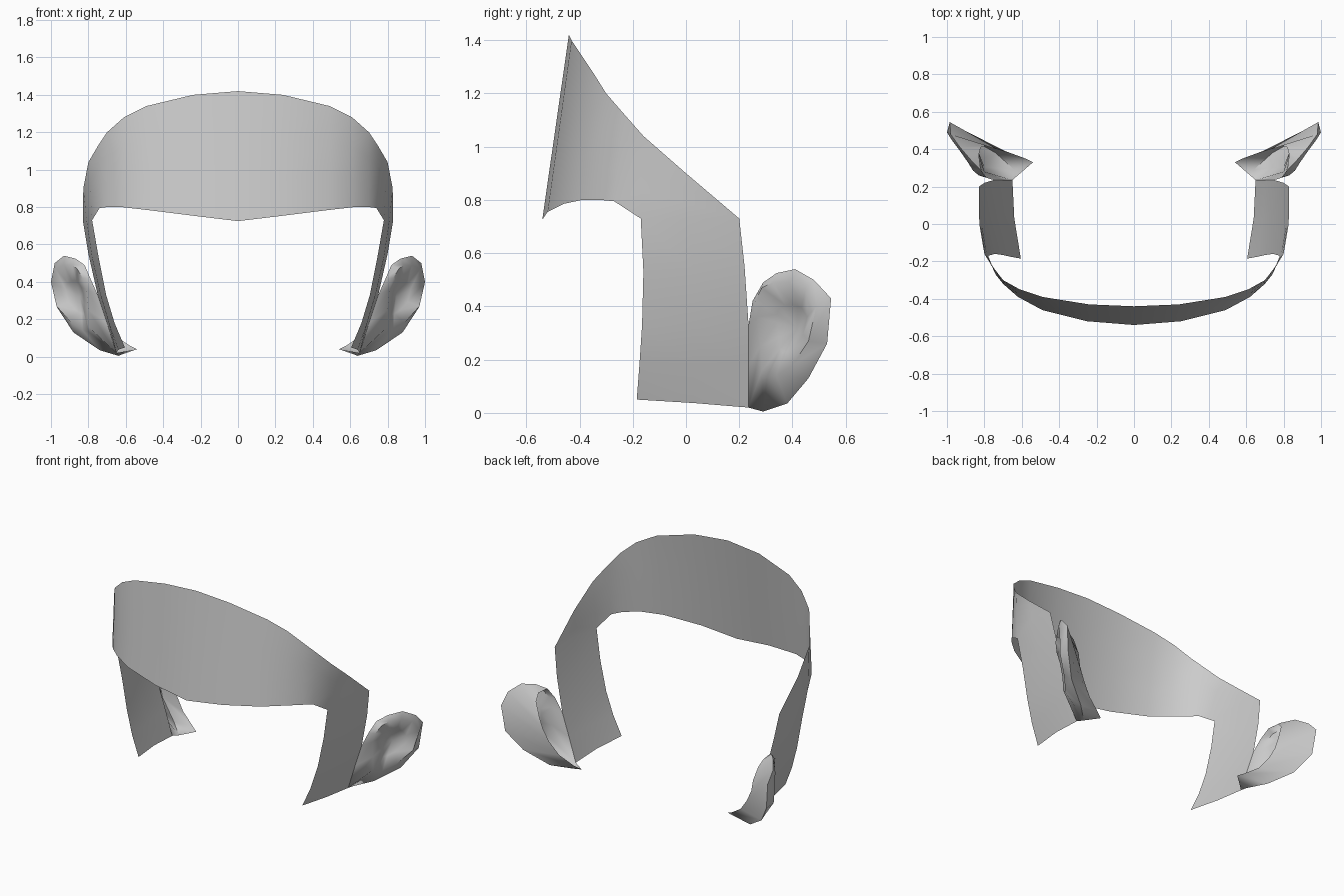
import bpy, bmesh
from mathutils import Vector

if "Cube" in bpy.data.objects:
    bpy.data.objects.remove(bpy.data.objects["Cube"])


def lerp_rows(a, b, steps):
    """Rows of points blended from edge a to edge b."""
    return [[Vector(p).lerp(Vector(q), i / steps) for p, q in zip(a, b)]
            for i in range(steps + 1)]


def add_grid(bm, rows, closed=False):
    """Skin a list of equal-length point rows with quads."""
    vs = [[bm.verts.new(p) for p in row] for row in rows]
    n = len(rows[0])
    for r0, r1 in zip(vs, vs[1:]):
        for i in range(n if closed else n - 1):
            j = (i + 1) % n
            bm.faces.new((r0[i], r0[j], r1[j], r1[i]))
    return vs


def finish(name, bm, angle):
    """Weld, smooth and mirror a half model across x = 0."""
    bmesh.ops.remove_doubles(bm, verts=bm.verts, dist=0.0005)
    bmesh.ops.recalc_face_normals(bm, faces=bm.faces)
    mesh = bpy.data.meshes.new(name)
    bm.to_mesh(mesh)
    bm.free()
    ob = bpy.data.objects.new(name, mesh)
    bpy.context.collection.objects.link(ob)
    mod = ob.modifiers.new("mirror", 'MIRROR')
    mod.use_clip = True
    bpy.ops.object.select_all(action='DESELECT')
    ob.select_set(True)
    bpy.context.view_layer.objects.active = ob
    bpy.ops.object.shade_smooth_by_angle(angle=angle)
    return ob


# Forehead band: top and bottom edges from the centre to the back corner
top = [(0, -.44, 1.42), (.24, -.43, 1.40), (.49, -.39, 1.34), (.61, -.35, 1.28),
       (.70, -.30, 1.20), (.75, -.235, 1.125), (.80, -.16, 1.04),
       (.827, 0, .90), (.83, .20, .73)]
bottom = [(0, -.54, .725), (.25, -.52, .755), (.49, -.46, .785), (.62, -.39, .80),
          (.70, -.32, .80), (.74, -.27, .795), (.78, -.17, .73),
          (.81, .01, .73), (.83, .20, .73)]
band = bmesh.new()
add_grid(band, lerp_rows(bottom, top, 3))

# Side strip in front of the ear: rows from the band down to the jaw
strip = [
    [(.78, -.17, .73), (.81, .01, .73), (.83, .20, .73)],
    [(.745, -.16, .53), (.78, .03, .53), (.80, .22, .55)],
    [(.705, -.165, .33), (.735, .03, .33), (.75, .235, .33)],
    [(.66, -.175, .18), (.69, .03, .18), (.70, .235, .18)],
    [(.605, -.185, .05), (.64, .03, .037), (.65, .235, .02)],
]
add_grid(band, strip)
finish("head_band", band, 1.0)

# Ear: outer outline and bowl edge, both from the jaw up, over and back down
outline = [(.65, .235, .02), (.70, .235, .18), (.75, .235, .33), (.79, .25, .42),
           (.82, .29, .49), (.87, .34, .525), (.93, .41, .54), (.98, .48, .50),
           (.985, .545, .43), (.965, .53, .26), (.88, .46, .13),
           (.74, .38, .035), (.64, .29, .005)]
edge = [(.80, .285, .16), (.80, .28, .25), (.81, .265, .36), (.83, .26, .42),
        (.86, .285, .47), (.885, .325, .49), (.93, .39, .49), (.975, .45, .47),
        (1.0, .49, .40), (.97, .46, .27), (.89, .40, .18),
        (.83, .34, .14), (.80, .305, .135)]
centre = Vector((.845, .42, .32))
bowl = [Vector(p).lerp(centre, .5) for p in edge]
ear = bmesh.new()
rings = add_grid(ear, [outline, edge, bowl], closed=True)
hub = ear.verts.new(centre)
for i, v in enumerate(rings[2]):
    ear.faces.new((v, rings[2][(i + 1) % len(bowl)], hub))

# Back of the ear: sheet from the outline to a free inner edge
free_edge = [(.82, .29, .49), (.83, .37, .49), (.82, .41, .45), (.79, .42, .36),
             (.77, .41, .28), (.73, .40, .20), (.67, .38, .12),
             (.58, .35, .06), (.54, .33, .04)]
add_grid(ear, [outline[4:], free_edge])
ear.faces.new([ear.verts.new(p) for p in (outline[0], outline[-1], free_edge[-1])])
finish("ear", ear, 1.2)
